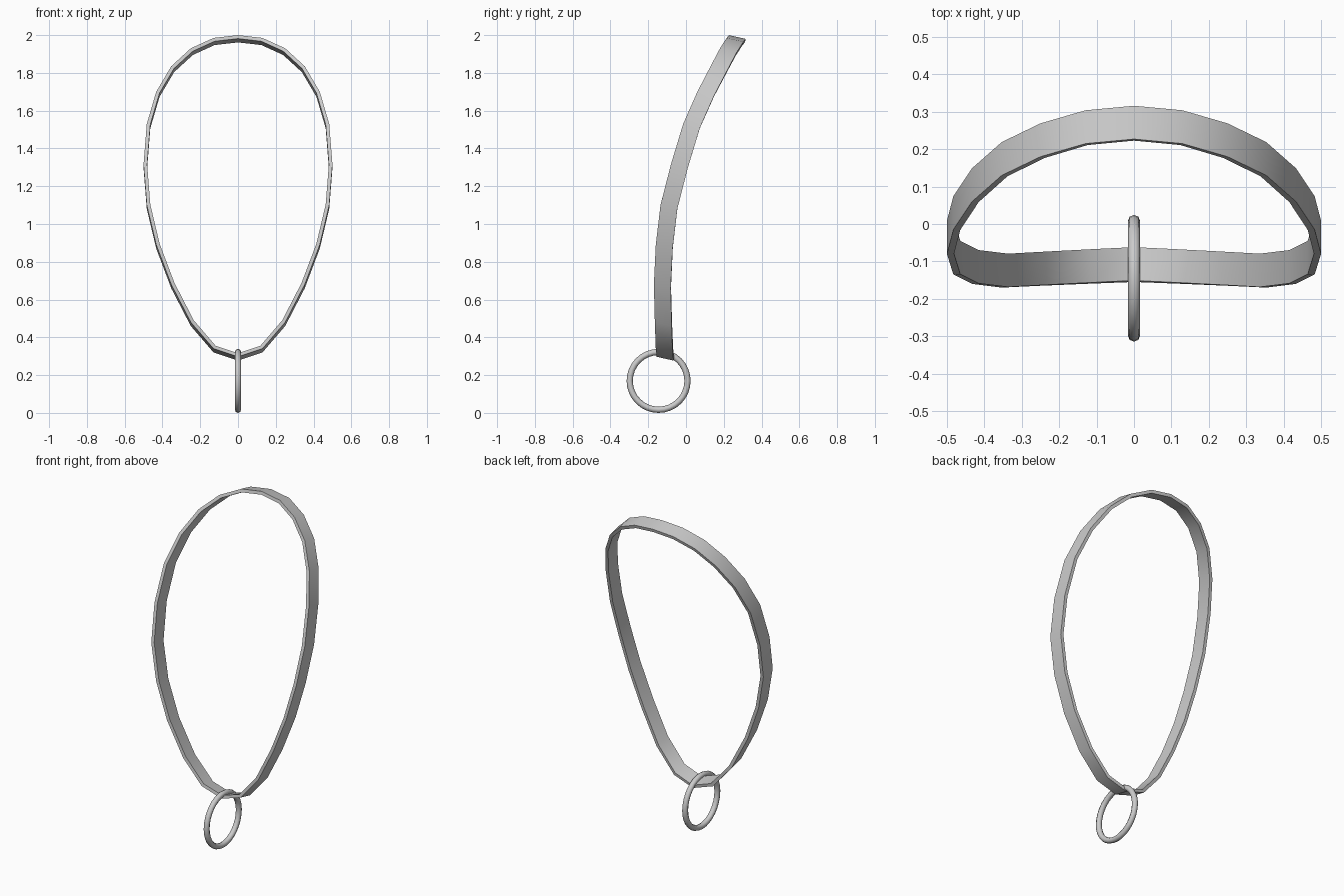
import bpy, bmesh, math
from mathutils import Vector

if "Cube" in bpy.data.objects:
    bpy.data.objects.remove(bpy.data.objects["Cube"])

SEGS = 24
THICK = 0.019
WIDTH = Vector((0, 0.089, -0.02))   # sweep of the band from front rim to rear rim

# Height and depth of the outer front rim, from top centre to bottom centre
HEIGHT = [2.0, 1.985, 1.93, 1.835, 1.70, 1.53, 1.315, 1.10, 0.89, 0.68, 0.48, 0.34, 0.297]
DEPTH = [0.227, 0.215, 0.18, 0.13, 0.06, -0.015, -0.08, -0.135, -0.16, -0.17, -0.165, -0.16, -0.155]


def smooth(obj):
    bpy.ops.object.select_all(action='DESELECT')
    obj.select_set(True)
    bpy.context.view_layer.objects.active = obj
    bpy.ops.object.shade_smooth_by_angle(angle=math.radians(35))


# Band: egg-shaped loop, mirrored left and right, rectangular cross-section
path = []
for i in range(SEGS):
    k = min(i, SEGS - i)
    path.append(Vector((0.5 * math.sin(math.tau * i / SEGS), DEPTH[k], HEIGHT[k])))

bm = bmesh.new()
rings = []
for i, p in enumerate(path):
    tangent = path[(i + 1) % SEGS] - path[i - 1]
    inward = tangent.cross(WIDTH).normalized()
    if inward.dot(Vector((0, 0, 1.15)) - Vector((p.x, 0, p.z))) < 0:
        inward.negate()
    q = p + inward * THICK
    rings.append([bm.verts.new(v) for v in (p, p + WIDTH, q + WIDTH, q)])
for i in range(SEGS):
    a, b = rings[i], rings[(i + 1) % SEGS]
    for j in range(4):
        m = (j + 1) % 4
        bm.faces.new((a[j], a[m], b[m], b[j]))
bmesh.ops.recalc_face_normals(bm, faces=bm.faces)
mesh = bpy.data.meshes.new("band")
bm.to_mesh(mesh)
bm.free()
band = bpy.data.objects.new("band", mesh)
bpy.context.collection.objects.link(band)
smooth(band)

# Hanging ring, threaded around the bottom of the band
bpy.ops.mesh.primitive_torus_add(
    major_segments=32, minor_segments=8, major_radius=0.153, minor_radius=0.0165,
    location=(0, -0.145, 0.1695), rotation=(0, math.pi / 2, 0))
ring = bpy.context.object
ring.name = "hanging_ring"
bpy.ops.object.shade_smooth()
